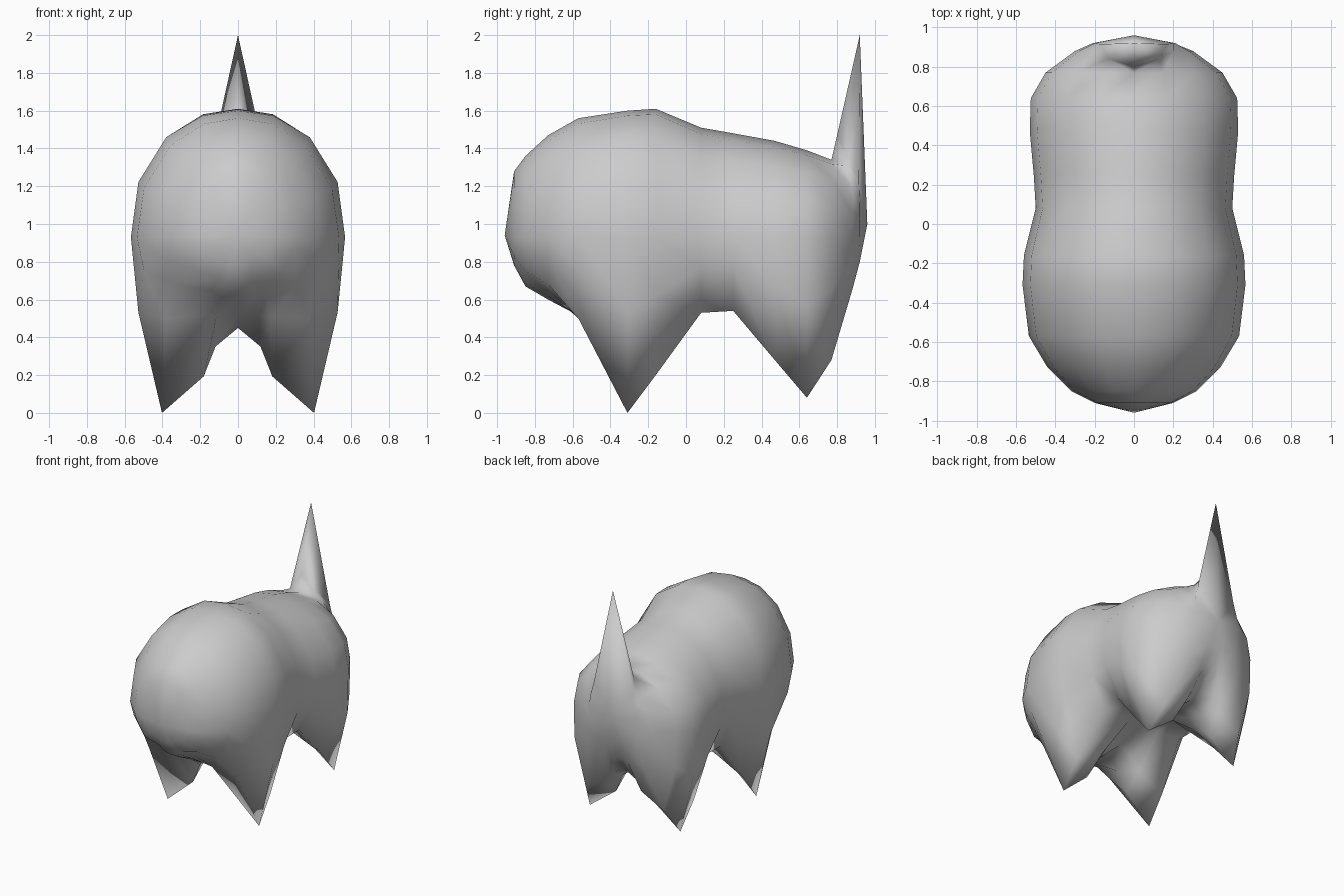
import bpy, bmesh

if "Cube" in bpy.data.objects:
    bpy.data.objects.remove(bpy.data.objects["Cube"])

MID = 0.95  # height of the widest part


def section(y, top, belly, foot, w, p):
    """Closed ring: domed back (p = fullness), sides down to a foot, arched belly."""
    half = [(w * u, MID + (top - MID) * (1 - u ** p) ** (1 / p))
            for u in (0, 0.33, 0.67, 0.93)]
    rear = y > 0.3
    half += [(w, MID - 0.02),
             (w * (0.985 if rear else 0.93), MID * 0.56 + foot * 0.44),
             (w * (0.76 if rear else 0.71), foot),
             (w * 0.32, foot + (belly - foot) * 0.43),
             (w * 0.21, foot + (belly - foot) * 0.78),
             (0, belly)]
    return [(x, y, z) for x, z in half] + [(-x, y, z) for x, z in half[-2:0:-1]]


# Body with four pointed legs:
# y, back height, belly height, foot height, half width, fullness
stations = [
    (-0.91, 1.28, 0.78, 0.83, 0.20, 2),
    (-0.85, 1.36, 0.67, 0.75, 0.32, 2),
    (-0.73, 1.47, 0.60, 0.68, 0.44, 2),
    (-0.57, 1.56, 0.52, 0.50, 0.535, 2.1),
    (-0.31, 1.60, 0.45, 0.00, 0.567, 2.2),
    (-0.16, 1.61, 0.46, 0.20, 0.56, 2.15),
    (0.08, 1.51, 0.53, 0.53, 0.50, 1.95),
    (0.25, 1.48, 0.54, 0.54, 0.51, 1.9),
    (0.47, 1.44, 0.50, 0.28, 0.53, 1.9),
    (0.64, 1.39, 0.48, 0.08, 0.525, 1.95),
    (0.77, 1.34, 0.52, 0.28, 0.45, 2),
    (0.88, 1.27, 0.66, 0.65, 0.30, 2),
    (0.92, 1.20, 0.80, 0.80, 0.20, 2),
]
bm = bmesh.new()
rings = [[bm.verts.new(p) for p in section(*s)] for s in stations]
n = len(rings[0])

# Draw the rear of the back up into a pointed tail
near, end = rings[-2], rings[-1]
near[0].co = (0, 0.80, 1.47)
end[0].co = (0, 0.92, 2.0)
for s in (1, -1):
    near[s].co = (0.13 * s, 0.84, 1.31)
    end[s].co = (0.17 * s, 0.915, 1.23)
    end[2 * s].co = (0.20 * s, 0.92, 1.11)
    end[3 * s].co = (0.21 * s, 0.92, 1.03)

for a, b in zip(rings, rings[1:]):
    for i in range(n):
        j = (i + 1) % n
        bm.faces.new((a[i], a[j], b[j], b[i]))
# Close the front and rear to a point
for ring, tip in ((rings[0], (0, -0.96, 0.94)), (end, (0, 0.96, 1.0))):
    v = bm.verts.new(tip)
    for i in range(n):
        bm.faces.new((ring[i], ring[(i + 1) % n], v))

bmesh.ops.recalc_face_normals(bm, faces=bm.faces)
me = bpy.data.meshes.new("body_with_legs_and_tail")
bm.to_mesh(me)
bm.free()
me.shade_smooth()
ob = bpy.data.objects.new("body_with_legs_and_tail", me)
bpy.context.collection.objects.link(ob)
